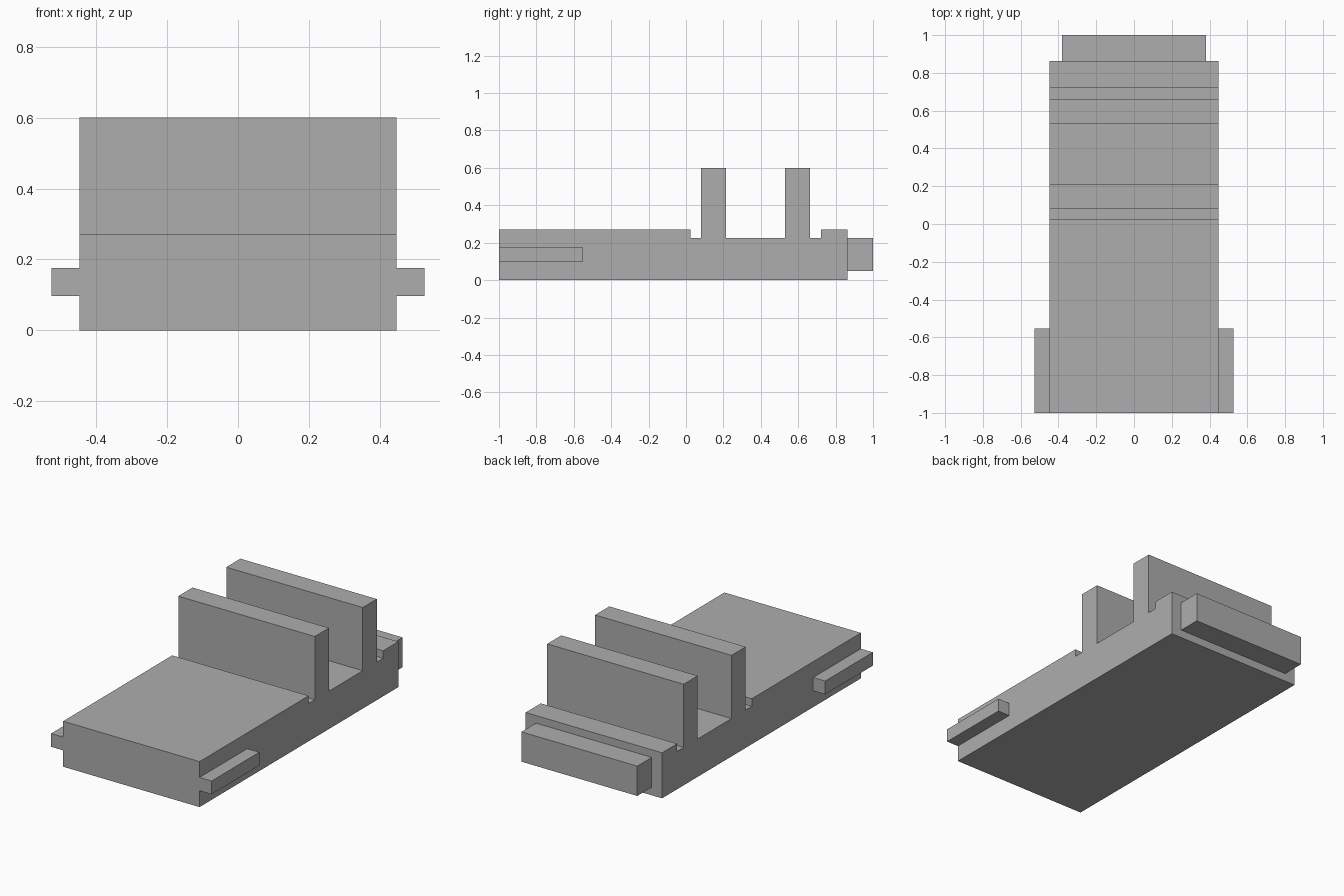
import bpy
import bmesh

if "Cube" in bpy.data.objects:
    bpy.data.objects.remove(bpy.data.objects["Cube"])

grey = bpy.data.materials.new("mid_grey")
grey.diffuse_color = (0.42, 0.42, 0.42, 1)
grey.use_nodes = True
grey.node_tree.nodes["Principled BSDF"].inputs["Base Color"].default_value = grey.diffuse_color


def extrude_profile(name, profile, x0, x1):
    """Solid made from a (y, z) outline swept from x0 to x1."""
    bm = bmesh.new()
    face = bm.faces.new([bm.verts.new((x0, y, z)) for y, z in profile])
    swept = bmesh.ops.extrude_face_region(bm, geom=[face])["geom"]
    bmesh.ops.translate(bm, vec=(x1 - x0, 0, 0),
                        verts=[g for g in swept if isinstance(g, bmesh.types.BMVert)])
    bmesh.ops.recalc_face_normals(bm, faces=bm.faces)
    mesh = bpy.data.meshes.new(name)
    bm.to_mesh(mesh)
    bm.free()
    mesh.materials.append(grey)
    obj = bpy.data.objects.new(name, mesh)
    bpy.context.collection.objects.link(obj)
    return obj


def rect(y0, y1, z0, z1):
    return [(y0, z0), (y1, z0), (y1, z1), (y0, z1)]


HALF = 0.448                            # half width of the body
DECK, FLOOR, TOP = 0.27, 0.225, 0.6     # raised deck, recessed floor, wall top

# Body: base slab with recess and two upright walls
extrude_profile("body", [
    (-1, 0), (0.864, 0), (0.864, DECK), (0.722, DECK), (0.722, FLOOR),
    (0.662, FLOOR), (0.662, TOP), (0.53, TOP), (0.53, FLOOR),
    (0.213, FLOOR), (0.213, TOP), (0.08, TOP), (0.08, FLOOR),
    (0.023, FLOOR), (0.023, DECK), (-1, DECK)], -HALF, HALF)

# Tab on the back end
extrude_profile("back_tab", rect(0.864, 1, 0.048, FLOOR), -0.38, 0.38)

# Side rails near the front
for side, label in ((-1, "left"), (1, "right")):
    extrude_profile(label + "_rail", rect(-1, -0.553, 0.097, 0.176),
                    side * HALF, side * 0.527)
